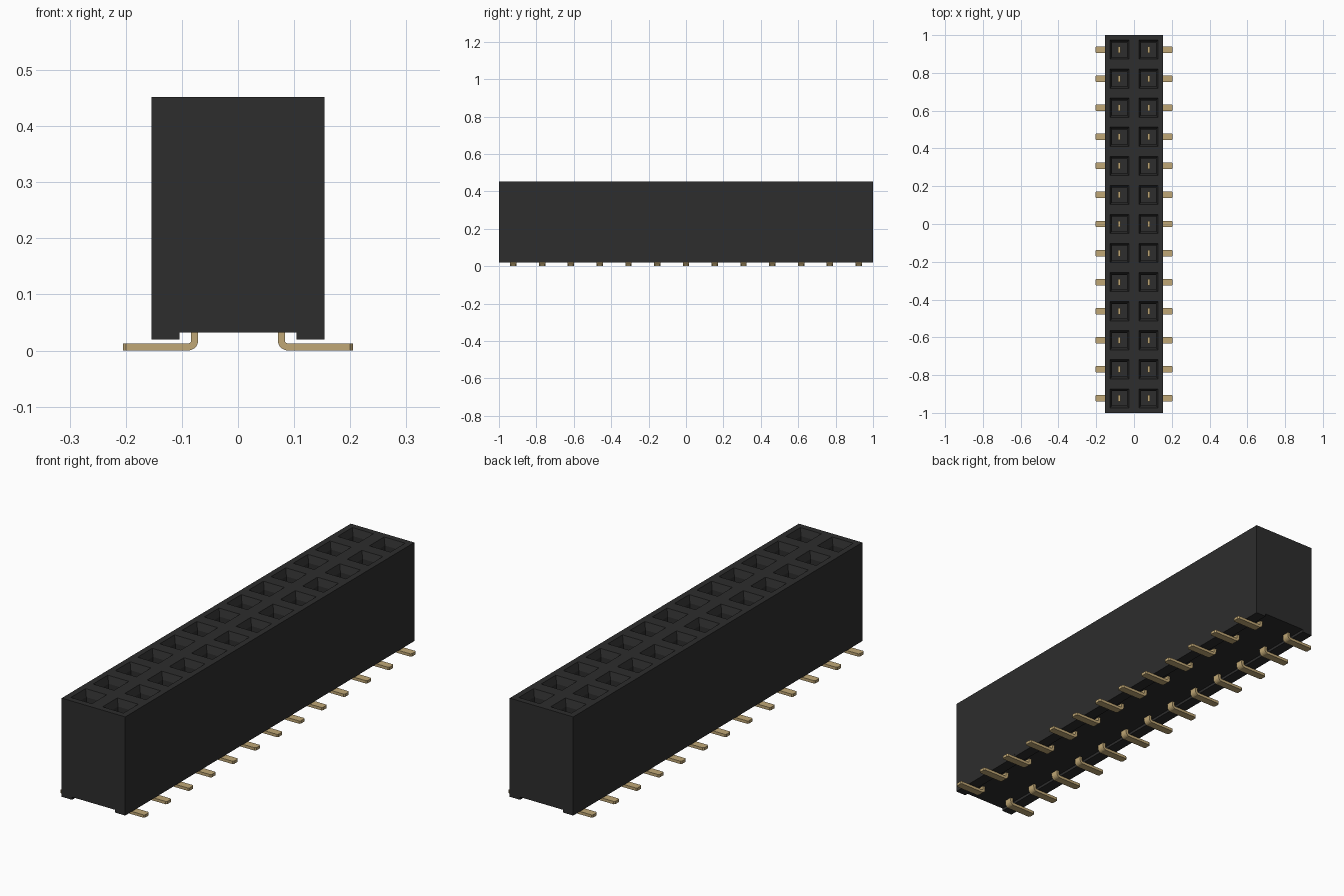
import bpy, bmesh, math
from mathutils import Vector, Matrix

if "Cube" in bpy.data.objects:
    bpy.data.objects.remove(bpy.data.objects["Cube"])

ROWS = 13
PITCH = 2 / ROWS
TOP, RECESS, BASE = 0.452, 0.032, 0.02


def material(name, rgb):
    m = bpy.data.materials.new(name)
    m.use_nodes = True
    m.diffuse_color = (*rgb, 1)
    m.node_tree.nodes["Principled BSDF"].inputs["Base Color"].default_value = (*rgb, 1)
    return m


def make_object(name, bm, mat):
    bmesh.ops.recalc_face_normals(bm, faces=bm.faces[:])
    mesh = bpy.data.meshes.new(name)
    bm.to_mesh(mesh)
    bm.free()
    mesh.materials.append(mat)
    ob = bpy.data.objects.new(name, mesh)
    bpy.context.collection.objects.link(ob)
    return ob


black = material("black plastic", (0.026, 0.026, 0.026))
gold = material("gold contact", (0.53, 0.39, 0.18))

# Housing: top grid with one cell per socket
bm = bmesh.new()
bmesh.ops.create_grid(bm, x_segments=2, y_segments=ROWS, size=1,
                      matrix=Matrix.Translation((0, 0, TOP)) @ Matrix.Diagonal((PITCH, 1, 1, 1)))
cells = bm.faces[:]
rim = [e for e in bm.edges if e.is_boundary]

# Outer walls and recessed underside
walls = bmesh.ops.extrude_edge_only(bm, edges=rim)["geom"]
low = [v for v in walls if isinstance(v, bmesh.types.BMVert)]
for v in low:
    v.co.z = RECESS
bmesh.ops.contextual_create(bm, geom=[e for e in bm.edges if e.is_boundary])

# Sockets: funnel mouth, then a deep square shaft
bmesh.ops.inset_individual(bm, faces=cells, thickness=(PITCH - 0.08) / 2)
bmesh.ops.inset_individual(bm, faces=cells, thickness=0.017, depth=-0.03)
shafts = bmesh.ops.extrude_discrete_faces(bm, faces=cells)["faces"]
for f in shafts:
    bmesh.ops.translate(bm, verts=f.verts[:], vec=(0, 0, -0.24))

# Long standoff rails under both sides
for s in (-1, 1):
    w = PITCH - 0.104
    m = Matrix.Translation((s * (PITCH - w / 2), 0, (RECESS + BASE) / 2)) \
        @ Matrix.Diagonal((w, 2, RECESS - BASE, 1))
    bmesh.ops.create_cube(bm, size=1, matrix=m)
make_object("housing", bm, black)


# Contacts: L-shaped bent strip, repeated along the rows and mirrored
def arc(cx, cz, r, a0, a1, n=5):
    return [(cx + r * math.cos(math.radians(a0 + (a1 - a0) * i / n)),
             cz + r * math.sin(math.radians(a0 + (a1 - a0) * i / n))) for i in range(n + 1)]


X0, T, W, TIP, PIN_TOP = 0.071, 0.0125, 0.034, 0.205, 0.26
profile = ([(X0, PIN_TOP)] + arc(X0 + 0.018, 0.018, 0.018, 180, 270)
           + [(TIP, 0), (TIP, T)]
           + arc(X0 + 0.018, 0.018, 0.018 - T, 270, 180) + [(X0 + T, PIN_TOP)])
bm = bmesh.new()
y0 = -1 + PITCH / 2
face = bm.faces.new([bm.verts.new((x, y0 - W / 2, z)) for x, z in profile])
ext = bmesh.ops.extrude_face_region(bm, geom=[face])["geom"]
bmesh.ops.translate(bm, verts=[v for v in ext if isinstance(v, bmesh.types.BMVert)],
                    vec=(0, W, 0))
tips = [e for e in bm.edges
        if all(v.co.x > TIP - 0.001 for v in e.verts)
        and abs(e.verts[0].co.y - e.verts[1].co.y) < 0.001]
bmesh.ops.bevel(bm, geom=tips, offset=0.005, segments=1, affect='EDGES')
pins = make_object("contacts", bm, gold)

arr = pins.modifiers.new("rows", 'ARRAY')
arr.count = ROWS
arr.use_relative_offset = False
arr.use_constant_offset = True
arr.constant_offset_displace = (0, PITCH, 0)
mir = pins.modifiers.new("both sides", 'MIRROR')
mir.use_axis = (True, False, False)
mir.use_mirror_merge = False
